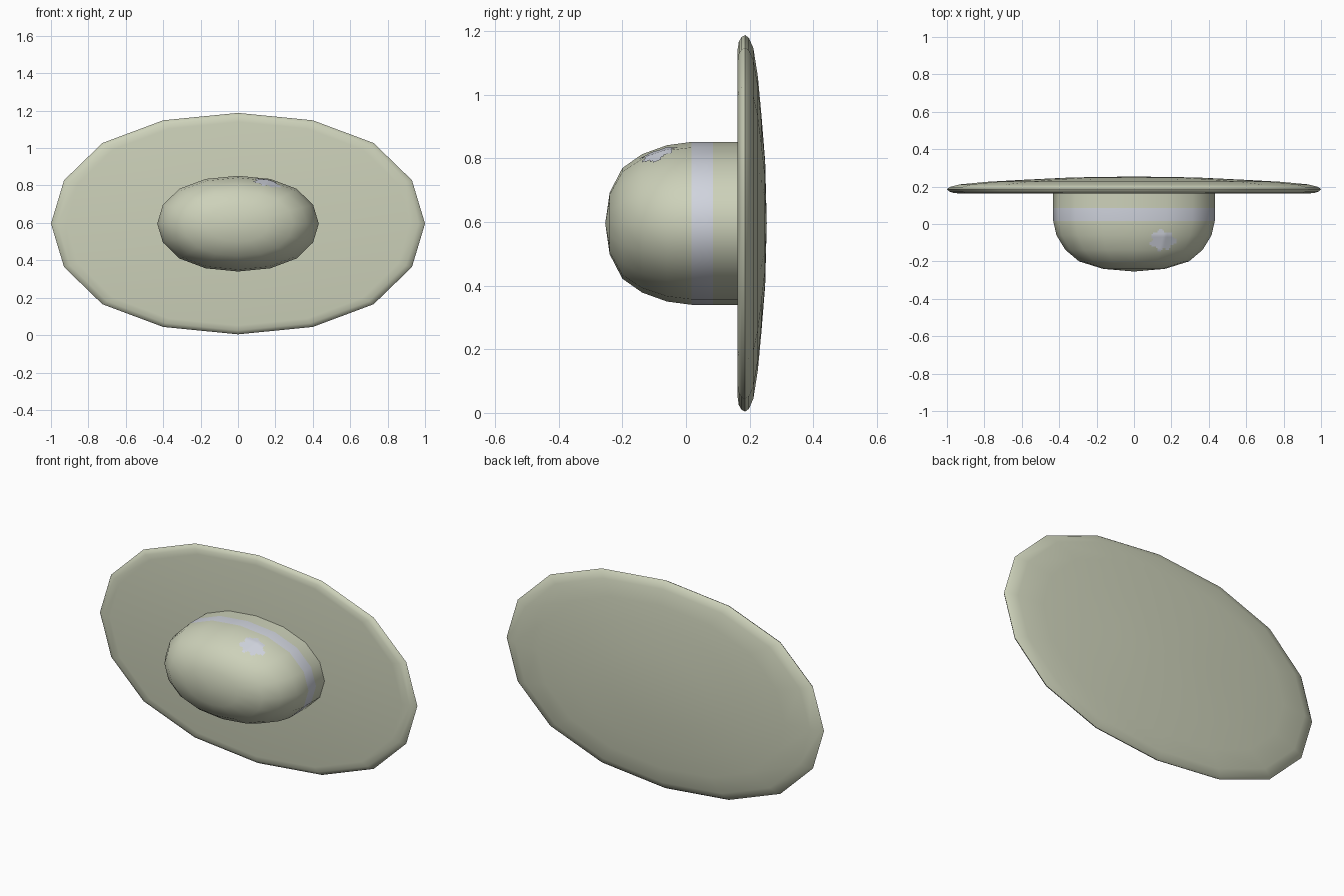
import bpy, bmesh, math
from mathutils import Vector
from mathutils.bvhtree import BVHTree

if "Cube" in bpy.data.objects:
    bpy.data.objects.remove(bpy.data.objects["Cube"])

CENTRE_Z = 0.596


def material(name, rgb):
    m = bpy.data.materials.new(name)
    m.diffuse_color = (*rgb, 1)
    m.use_nodes = True
    m.node_tree.nodes["Principled BSDF"].inputs["Base Color"].default_value = m.diffuse_color
    return m


felt = material("sage_felt", (0.610, 0.640, 0.490))
pale = material("pale_grey", (0.63, 0.655, 0.725))

# Slightly squared 16-sided oval: one quadrant, mirrored to the rest
QUAD = [(1, 0), (0.93, 0.392), (0.725, 0.728), (0.40, 0.933)]
OVAL = []
for k in range(4):
    for i in range(4):
        if k % 2 == 0:
            x, z = QUAD[i]
        else:
            x, z = ((0, 1), (-0.40, 0.933), (-0.725, 0.728), (-0.93, 0.392))[i]
        s = -1 if k >= 2 else 1
        OVAL.append((s * x, s * z))


def finish(bm, name, mats, angle):
    me = bpy.data.meshes.new(name)
    bm.to_mesh(me)
    ob = bpy.data.objects.new(name, me)
    bpy.context.collection.objects.link(ob)
    for m in mats:
        me.materials.append(m)
    bpy.ops.object.select_all(action='DESELECT')
    ob.select_set(True)
    bpy.context.view_layer.objects.active = ob
    bpy.ops.object.shade_smooth_by_angle(angle=math.radians(angle))
    return ob


def loft(profile, half_x, half_z):
    """Sweep (y, scale) rings of the oval along y; scale 0 makes a pole."""
    bm = bmesh.new()
    rings = []
    for y, s in profile:
        if s == 0:
            rings.append([bm.verts.new((0, y, CENTRE_Z))] * 16)
        else:
            rings.append([bm.verts.new((x * s * half_x, y, CENTRE_Z + z * s * half_z))
                          for x, z in OVAL])
    for a, b in zip(rings, rings[1:]):
        for i in range(16):
            j = (i + 1) % 16
            quad = list(dict.fromkeys((a[i], a[j], b[j], b[i])))
            bm.faces.new(quad)
    bmesh.ops.recalc_face_normals(bm, faces=bm.faces)
    return bm


# Brim: flat front, rounded rim, gently domed back
brim = loft([(0.162, 0), (0.162, 0.92), (0.166, 0.965), (0.175, 0.99), (0.186, 1),
             (0.198, 0.985), (0.212, 0.93), (0.226, 0.78), (0.237, 0.58),
             (0.249, 0.33), (0.254, 0)], 1.0, 0.592)
finish(brim, "brim", [felt], 50)

# Crown: straight wall and rounded dome, with the band coloured by y
crown = loft([(0.17, 1), (0.085, 1), (0.017, 1), (-0.06, 0.96), (-0.138, 0.85),
              (-0.2, 0.68), (-0.24, 0.38), (-0.254, 0)], 0.432, 0.256)
for f in crown.faces:
    f.material_index = int(0.017 < f.calc_center_median().y < 0.085)
tree = BVHTree.FromBMesh(crown)
finish(crown, "crown", [felt, pale], 60)

# Patch: thin ragged blot laid over the upper side of the crown
patch = bmesh.new()
grid = {}
STEP = 0.0085


def point(i, j):
    if (i, j) not in grid:
        p = Vector((0.152 + i * STEP, -0.086 + j * STEP, 2))
        hit, normal, _, _ = tree.ray_cast(p, Vector((0, 0, -1)))
        grid[i, j] = patch.verts.new(hit + Vector((0, -0.001, 0.003)))
    return grid[i, j]


for i in range(-10, 10):
    for j in range(-8, 8):
        u, v = (i + 0.5) * STEP, (j + 0.5) * STEP
        a = math.atan2(v, u)
        edge = 1 + 0.13 * math.cos(7 * a + 0.6) + 0.05 * math.cos(3 * a)
        if math.hypot(u / 0.066, v / 0.050) < edge:
            patch.faces.new((point(i, j), point(i + 1, j),
                             point(i + 1, j + 1), point(i, j + 1)))
finish(patch, "crown_patch", [pale], 60)
